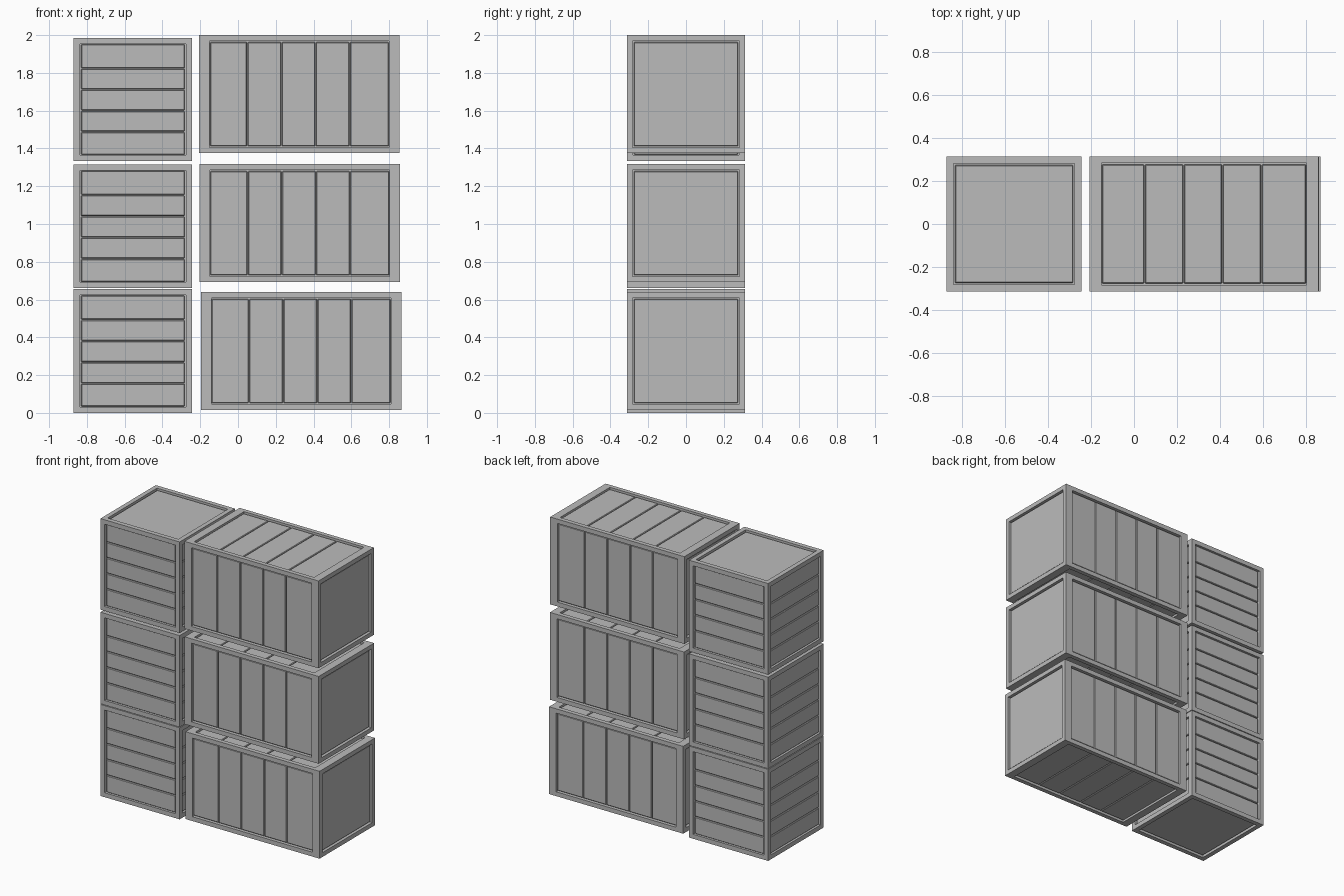
import bpy, bmesh
from mathutils import Vector, Matrix

cube = bpy.data.objects.get("Cube")
if cube:
    bpy.data.objects.remove(cube, do_unlink=True)

RECESS, SINK, GAP = 0.024, 0.010, 0.004
CUTS = (0, 0.21, 0.4, 0.59, 0.78, 1)


def material(name, value):
    m = bpy.data.materials.new(name)
    m.use_nodes = True
    color = (value, value, value, 1)
    m.diffuse_color = color
    m.node_tree.nodes["Principled BSDF"].inputs["Base Color"].default_value = color
    return m


frame_grey = material("frame grey", 0.5)
board_grey = material("board grey", 0.5)


def make_object(name, bm, mat):
    mesh = bpy.data.meshes.new(name)
    bmesh.ops.recalc_face_normals(bm, faces=bm.faces)
    bm.to_mesh(mesh)
    bm.free()
    mesh.materials.append(mat)
    ob = bpy.data.objects.new(name, mesh)
    bpy.context.collection.objects.link(ob)
    return ob


def crate(name, low, high, long_axis, border):
    """Framed box, boarded across its long axis, with plain panels on both ends."""
    low, high = Vector(low), Vector(high)
    center, half = (low + high) / 2, (high - low) / 2
    inner = half - Vector(border)
    frame, boards = bmesh.new(), bmesh.new()
    for axis in range(3):
        u, v = [a for a in range(3) if a != axis]
        for side in (-1, 1):
            # Frame border, recess wall and recess floor
            rings = []
            for extent, sink in ((half, 0), (inner, 0), (inner, RECESS)):
                ring = []
                for su, sv in ((-1, -1), (1, -1), (1, 1), (-1, 1)):
                    p = center.copy()
                    p[axis] += side * (half[axis] - sink)
                    p[u] += su * extent[u]
                    p[v] += sv * extent[v]
                    ring.append(frame.verts.new(p))
                rings.append(ring)
            for a, b in zip(rings, rings[1:]):
                for i in range(4):
                    j = (i + 1) % 4
                    frame.faces.new((a[i], a[j], b[j], b[i]))
            frame.faces.new(rings[-1])

            # Boards laid in the recess
            spans = [(0, 1)] if axis == long_axis else list(zip(CUTS, CUTS[1:]))
            for start, end in spans:
                pos, size = center.copy(), inner * 2
                pos[axis] += side * (half[axis] - (RECESS + SINK) / 2)
                size[axis] = RECESS - SINK
                if axis != long_axis:
                    pos[long_axis] += inner[long_axis] * (start + end - 1)
                    size[long_axis] *= end - start
                for a in (u, v):
                    # wider gap next to the frame, thin seams between boards
                    seam = axis != long_axis and a == long_axis
                    size[a] -= GAP if seam else 3 * GAP
                bmesh.ops.create_cube(
                    boards, size=1,
                    matrix=Matrix.Translation(pos) @ Matrix.Diagonal(size).to_4x4())
    bmesh.ops.remove_doubles(frame, verts=frame.verts, dist=0.0001)
    make_object(name + "_frame", frame, frame_grey)
    ob = make_object(name + "_boards", boards, board_grey)
    bevel = ob.modifiers.new("soft edges", "BEVEL")
    bevel.width = 0.004
    bevel.segments = 1


# Upright crates stacked on the right, long crates stacked on the left
Y = 0.313
for level, z0, z1 in (("bottom", 0, 0.655), ("middle", 0.66, 1.315), ("top", 1.333, 1.985)):
    crate(level + "_upright_crate", (-0.87, -Y, z0), (-0.243, Y, z1), 2, (0.033, 0.033, 0.032))
for level, x0, z0 in (("bottom", -0.197, 0.015), ("middle", -0.204, 0.692), ("top", -0.206, 1.375)):
    crate(level + "_long_crate", (x0, -Y, z0), (x0 + 1.062, Y, z0 + 0.625), 0, (0.056, 0.031, 0.031))
